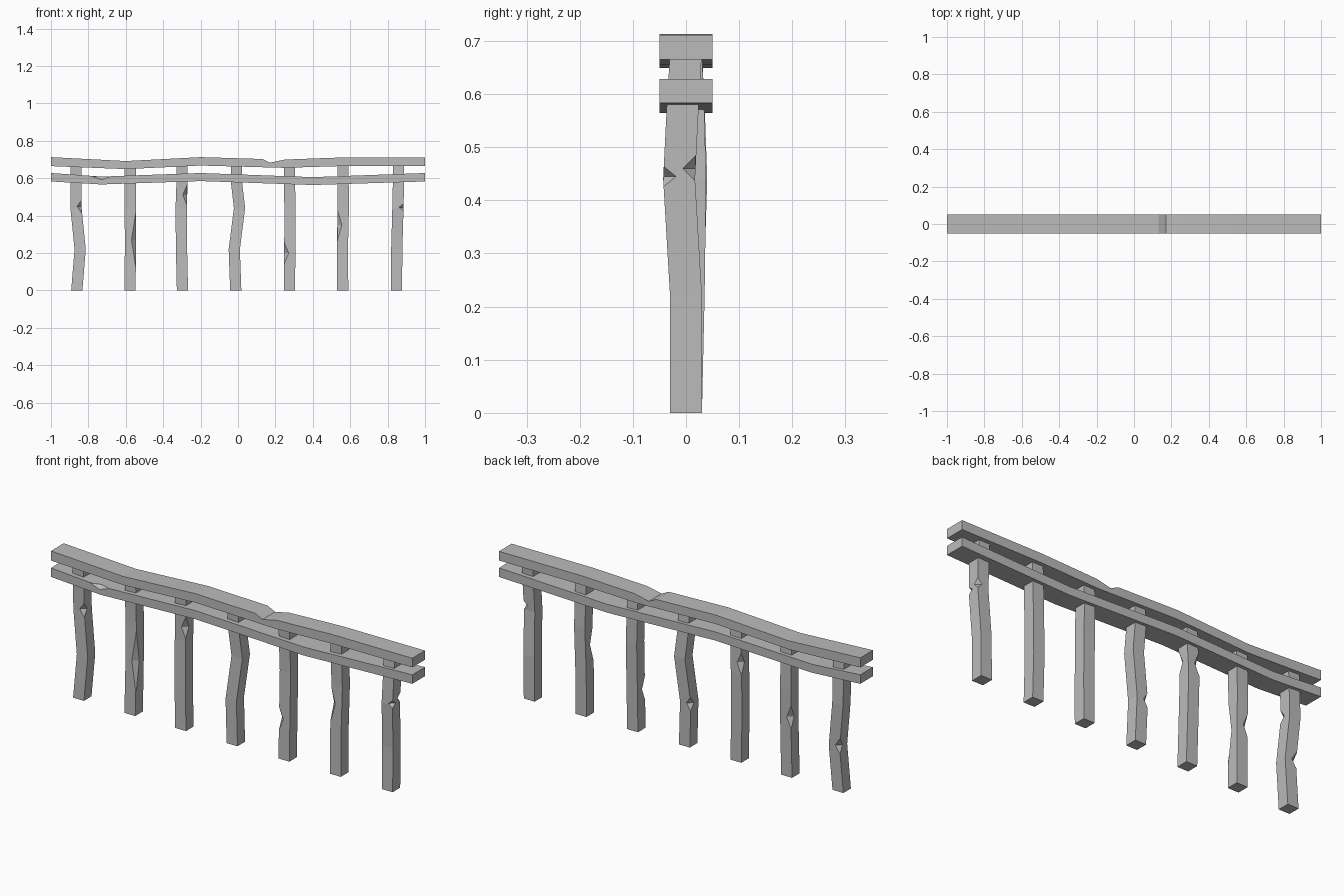
import bpy, bmesh
from mathutils import Vector

if "Cube" in bpy.data.objects:
    bpy.data.objects.remove(bpy.data.objects["Cube"], do_unlink=True)

wood = bpy.data.materials.new("weathered grey")
wood.use_nodes = True
GREY = (0.5, 0.5, 0.5, 1)
wood.diffuse_color = GREY
wood.node_tree.nodes["Principled BSDF"].inputs["Base Color"].default_value = GREY


def add_object(name, bm):
    bmesh.ops.recalc_face_normals(bm, faces=bm.faces)
    mesh = bpy.data.meshes.new(name)
    bm.to_mesh(mesh)
    bm.free()
    mesh.materials.append(wood)
    obj = bpy.data.objects.new(name, mesh)
    bpy.context.collection.objects.link(obj)
    return obj


def loft(name, rings):
    """Skin a row of four-cornered rings and cap both ends."""
    bm = bmesh.new()
    loops = [[bm.verts.new(p) for p in ring] for ring in rings]
    for a, b in zip(loops, loops[1:]):
        for i in range(4):
            j = (i + 1) % 4
            bm.faces.new((a[i], a[j], b[j], b[i]))
    bm.faces.new(loops[0])
    bm.faces.new(loops[-1])
    return add_object(name, bm)


def chip(obj, centre, size):
    """Cut a diamond-shaped nick out of an edge."""
    bm = bmesh.new()
    for axis in range(3):
        for sign in (-1, 1):
            tip = Vector(centre)
            tip[axis] += sign * size[axis]
            bm.verts.new(tip)
    bmesh.ops.convex_hull(bm, input=bm.verts)
    cutter = add_object("chip_cutter", bm)
    cutter.hide_render = True
    mod = obj.modifiers.new("chip", "BOOLEAN")
    mod.operation = "DIFFERENCE"
    mod.solver = "EXACT"
    mod.object = cutter
    bpy.context.view_layer.objects.active = obj
    bpy.ops.object.modifier_apply(modifier=mod.name)
    bpy.data.objects.remove(cutter, do_unlink=True)


# Rails: (x, underside, top) along the length
def rail(name, stations):
    y = 0.05
    return loft(name, [[(x, -y, lo), (x, y, lo), (x, y, hi), (x, -y, hi)]
                       for x, lo, hi in stations])


rail("upper_rail", [(-1, .665, .713), (-.6, .649, .692), (-.2, .668, .713),
                    (.13, .659, .703), (.17, .657, .683), (.25, .656, .7),
                    (.55, .665, .711), (1, .665, .711)])
lower = rail("lower_rail", [(-1, .583, .628), (-.73, .567, .609), (-.2, .585, .628),
                            (.4, .564, .606), (1, .583, .628)])
chip(lower, (-.73, -.05, .61), (.05, .02, .018))

# Posts: base x, sideways and depth bends at the heights, and edge chips
HEIGHTS = (0, .22, .44, .58, .68)
HALF = 0.03
posts = [
    (-.862, (0, .018, -.004, -.004), (0, .004, .008, .004),
     [(1, -1, .45, .035), (-1, 1, .23, .04)]),
    (-.578, (0, .003, .002, .002), (0, .003, .006, .003),
     [(1, -1, .27, .17), (-1, 1, .3, .06)]),
    (-.297, (0, -.005, -.007, -.002), (0, .002, .007, .004),
     [(1, -1, .51, .06), (-1, 1, .5, .06)]),
    (-.012, (0, -.008, .02, .004), (0, .003, .01, .005),
     [(-1, 1, .22, .04)]),
    (.275, (0, .002, .003, 0), (0, .002, .006, .004),
     [(-1, -1, .2, .06)]),
    (.56, (0, -.002, .003, .002), (0, .005, .008, .004),
     [(-1, -1, .35, .09)]),
    (.847, (0, .002, .008, .011), (0, 0, -.013, -.006),
     [(1, -1, .445, .02), (1, 1, .46, .025)]),
]


def bend_at(bends, z):
    for (z0, z1), (b0, b1) in zip(zip(HEIGHTS, HEIGHTS[1:]), zip(bends, bends[1:])):
        if z <= z1:
            return b0 + (b1 - b0) * (z - z0) / (z1 - z0)


for n, (x, side, depth, chips) in enumerate(posts, 1):
    side, depth = side + (side[-1],), depth + (0,)
    corners = ((-HALF, -HALF), (HALF, -HALF), (HALF, HALF), (-HALF, HALF))
    post = loft(f"post_{n}", [[(x + sx + cx, sy + cy, z) for cx, cy in corners]
                              for z, sx, sy in zip(HEIGHTS, side, depth)])
    for dx, dy, z, h in chips:
        spot = (x + bend_at(side, z) + dx * HALF, bend_at(depth, z) + dy * HALF, z)
        chip(post, spot, (.024, .024, h))
